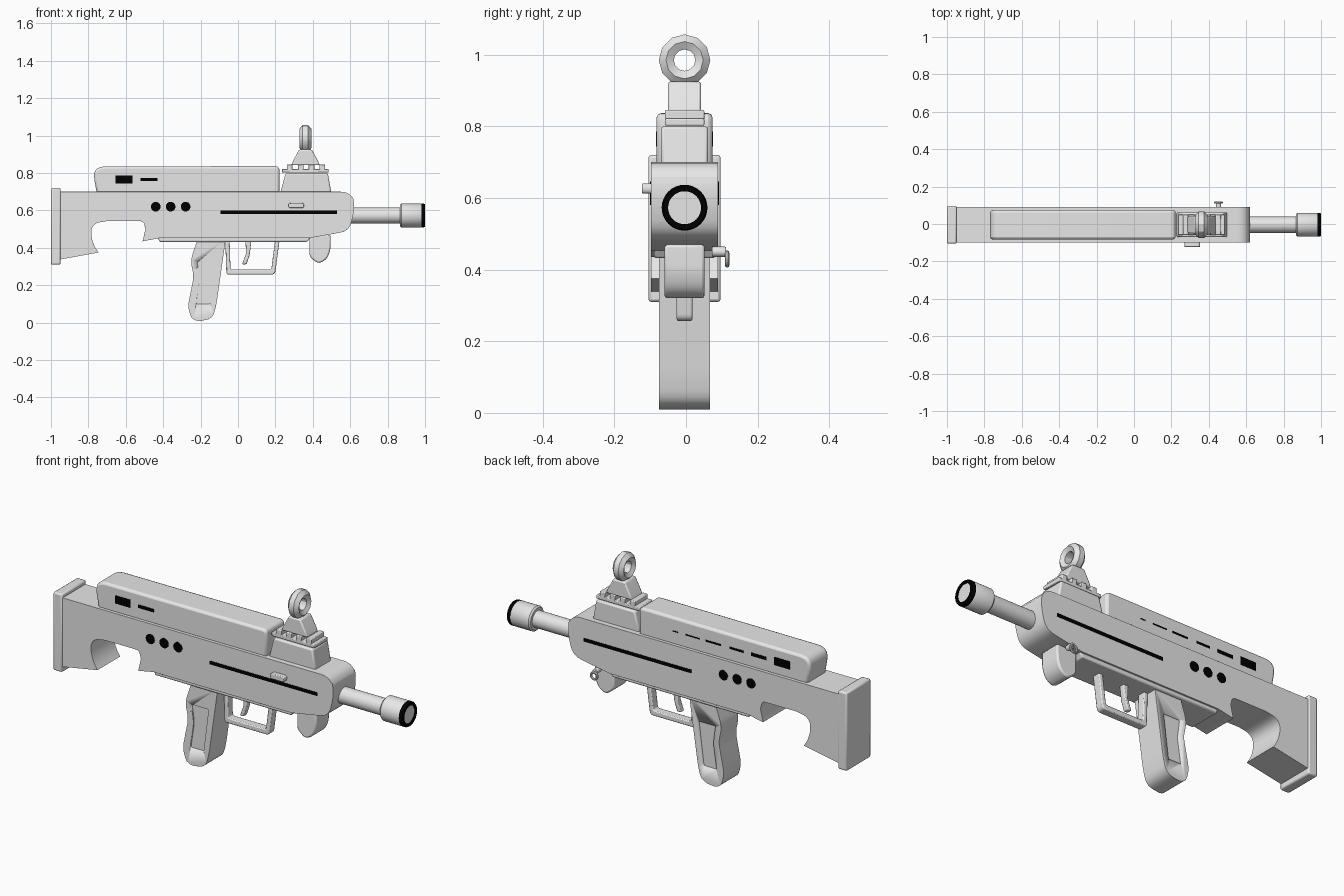
import bpy, bmesh, math
from mathutils import Vector

if "Cube" in bpy.data.objects:
    bpy.data.objects.remove(bpy.data.objects["Cube"])

YC = -0.004  # centre plane of the whole assembly


def material(name, v):
    m = bpy.data.materials.new(name)
    m.diffuse_color = (v, v, v, 1)
    m.use_nodes = True
    m.node_tree.nodes["Principled BSDF"].inputs["Base Color"].default_value = m.diffuse_color
    return m


GREY = material("light grey", 0.8)
BLACK = material("black", 0.0)


def finish(name, bm, mat, bevel=0.0, limit=50):
    bmesh.ops.recalc_face_normals(bm, faces=bm.faces)
    me = bpy.data.meshes.new(name)
    bm.to_mesh(me)
    bm.free()
    ob = bpy.data.objects.new(name, me)
    bpy.context.collection.objects.link(ob)
    me.materials.append(mat)
    if bevel:
        b = ob.modifiers.new("bevel", "BEVEL")
        b.width, b.segments = bevel, 2
        b.limit_method, b.angle_limit = "ANGLE", math.radians(limit)
    bpy.ops.object.select_all(action="DESELECT")
    ob.select_set(True)
    bpy.context.view_layer.objects.active = ob
    bpy.ops.object.shade_smooth_by_angle(angle=math.radians(30))
    return ob


def rounded(pts):
    """Profile corners given as (x, z) or (x, z, radius)."""
    out = []
    for i, p in enumerate(pts):
        c = Vector(p[:2])
        if len(p) == 2:
            out.append(c)
            continue
        a, b = Vector(pts[i - 1][:2]), Vector(pts[(i + 1) % len(pts)][:2])
        s = c + (a - c).normalized() * p[2]
        e = c + (b - c).normalized() * p[2]
        for k in range(6):
            t = k / 5
            out.append(s * (1 - t) ** 2 + c * 2 * t * (1 - t) + e * t * t)
    return out


def prism(name, pts, half, mat=GREY, bevel=0.008, y=YC):
    """Side profile extruded across the width."""
    bm = bmesh.new()
    pts = rounded(pts)
    a = [bm.verts.new((p.x, y - half, p.y)) for p in pts]
    b = [bm.verts.new((p.x, y + half, p.y)) for p in pts]
    bm.faces.new(a)
    bm.faces.new(b)
    for i in range(len(a)):
        j = (i + 1) % len(a)
        bm.faces.new((a[i], a[j], b[j], b[i]))
    return finish(name, bm, mat, bevel)


def box(name, x0, x1, z0, z1, half, mat=GREY, bevel=0.008, y=YC):
    return prism(name, [(x0, z0), (x1, z0), (x1, z1), (x0, z1)], half, mat, bevel, y)


def lathe(name, prof, z, n=32, mat=GREY, x=0.0, closed=False):
    """(x, radius) profile turned around an axis along x."""
    bm = bmesh.new()
    rings = [[bm.verts.new((x + px, YC + r * math.sin(2 * math.pi * k / n),
                            z + r * math.cos(2 * math.pi * k / n))) for k in range(n)]
             for px, r in prof]
    pairs = list(zip(rings, rings[1:])) + ([(rings[-1], rings[0])] if closed else [])
    for p, q in pairs:
        for k in range(n):
            j = (k + 1) % n
            bm.faces.new((p[k], p[j], q[j], q[k]))
    if not closed:
        bm.faces.new(rings[0])
        bm.faces.new(rings[-1])
    return finish(name, bm, mat)


def disc(x, z, r, n=16):
    return [(x + r * math.cos(2 * math.pi * k / n), z + r * math.sin(2 * math.pi * k / n))
            for k in range(n)]


# Main body with the thumb cutout in the stock
prism("body", [(-0.95, 0.70), (0.61, 0.70, 0.06), (0.625, 0.61, 0.05), (0.595, 0.49, 0.05),
               (0.38, 0.452), (-0.42, 0.452), (-0.51, 0.435), (-0.495, 0.50),
               (-0.505, 0.543, 0.02), (-0.70, 0.543), (-0.785, 0.53, 0.05),
               (-0.785, 0.43, 0.06), (-0.746, 0.375), (-0.95, 0.338)], 0.094)
prism("lower_rail", [(-0.43, 0.46), (-0.42, 0.432), (0.37, 0.432), (0.39, 0.46)], 0.085, bevel=0.006)
box("butt_plate", -1.0, -0.948, 0.31, 0.72, 0.101)
prism("top_cover", [(-0.755, 0.69), (-0.78, 0.835, 0.07), (0.222, 0.837, 0.025), (0.222, 0.69)],
      0.078, bevel=0.012)

# Sight mount, toothed rail and ring sight
prism("sight_mount", [(0.225, 0.69), (0.50, 0.69), (0.48, 0.80), (0.255, 0.80)], 0.066)
box("sight_rail", 0.235, 0.485, 0.802, 0.822, 0.055, bevel=0.004)
for i in range(4):
    x = 0.262 + i * 0.058
    box("rail_tooth", x, x + 0.03, 0.815, 0.846, 0.055, bevel=0.004)
prism("sight_block", [(0.285, 0.842), (0.437, 0.842), (0.425, 0.87), (0.395, 0.925),
                      (0.327, 0.925), (0.297, 0.87)], 0.046, bevel=0.006)
lathe("sight_ring", [(-0.02, 0.030), (-0.032, 0.052), (-0.014, 0.072), (0.014, 0.072),
                     (0.032, 0.052), (0.02, 0.030)], 0.985, 12, x=0.36, closed=True)

# Barrel and muzzle
lathe("barrel", [(0.58, 0.043), (0.88, 0.043)], 0.573)
lathe("muzzle", [(0.865, 0.056), (0.873, 0.064), (0.975, 0.064), (0.983, 0.060), (0.983, 0.046),
                 (0.994, 0.046)], 0.573)
lathe("muzzle_ring", [(0.980, 0.046), (0.980, 0.064), (0.993, 0.064), (1.0, 0.060), (1.0, 0.046)],
      0.573, mat=BLACK, closed=True)

# Grip with a recessed panel on each side
grip = prism("grip", [(-0.215, 0.45), (-0.255, 0.33, 0.04), (-0.236, 0.25, 0.03),
                      (-0.272, 0.07, 0.05), (-0.235, 0.005, 0.035), (-0.135, 0.02, 0.04),
                      (-0.115, 0.10, 0.03), (-0.065, 0.45)], 0.071)
panel = [(-0.225, 0.10, 0.01), (-0.147, 0.10, 0.01), (-0.118, 0.328, 0.01),
         (-0.218, 0.328, 0.01), (-0.205, 0.235, 0.02)]
for s in (-1, 1):
    cutter = prism("panel_cutter", panel, 0.02, bevel=0, y=YC + s * 0.084)
    cutter.hide_render = True
    cutter.hide_viewport = True
    mod = grip.modifiers.new("panel", "BOOLEAN")
    mod.object, mod.operation, mod.solver = cutter, "DIFFERENCE", "EXACT"

# Trigger guard strip, trigger and hand stop
prism("trigger_guard", [(-0.068, 0.44), (-0.062, 0.257, 0.015), (0.198, 0.257, 0.02), (0.222, 0.44),
                        (0.198, 0.44), (0.178, 0.284, 0.012), (-0.04, 0.284, 0.012), (-0.045, 0.44)],
      0.022, bevel=0.005)
prism("trigger", [(0.04, 0.44), (0.043, 0.37), (0.022, 0.312), (0.045, 0.312), (0.062, 0.36),
                  (0.072, 0.44)], 0.015, bevel=0.005)
prism("hand_stop", [(0.382, 0.47), (0.382, 0.352, 0.02), (0.43, 0.315, 0.02), (0.475, 0.338, 0.025),
                    (0.495, 0.39, 0.025), (0.495, 0.47)], 0.056)

# Side button and sling hook
prism("side_button", [(0.27, 0.612, 0.014), (0.353, 0.612, 0.014), (0.353, 0.641, 0.014),
                      (0.27, 0.641, 0.014)], 0.02, bevel=0.004, y=-0.103)
prism("sling_peg", disc(0.452, 0.45, 0.014), 0.02, bevel=0.003, y=0.092)
bpy.ops.mesh.primitive_torus_add(location=(0.452, 0.115, 0.43), rotation=(math.pi / 2, 0, 0),
                                 major_radius=0.018, minor_radius=0.006,
                                 major_segments=16, minor_segments=8)
hook = bpy.context.object
hook.name = "sling_ring"
hook.data.materials.append(GREY)
bpy.ops.object.shade_smooth_by_angle()

# Black slots and vents on both sides of the body
for s in (-1, 1):
    y = YC + s * 0.093
    box("side_slot", -0.094, 0.53, 0.581, 0.599, 0.003, BLACK, 0, y)
    for x in (-0.44, -0.36, -0.28):
        prism("vent", disc(x, 0.62, 0.026), 0.003, BLACK, 0, y)

# Shrinking black marks along the cover
marks = [(-0.61, 0.09, 0.042), (-0.475, 0.09, 0.017), (-0.345, 0.08, 0.011),
         (-0.21, 0.09, 0.009), (-0.09, 0.08, 0.006), (0.01, 0.03, 0.005)]
for s, count in ((-1, 2), (1, 6)):
    for x, w, h in marks[:count]:
        box("cover_mark", x - w / 2, x + w / 2, 0.765 - h / 2, 0.765 + h / 2, 0.003, BLACK, 0,
            YC + s * 0.077)
